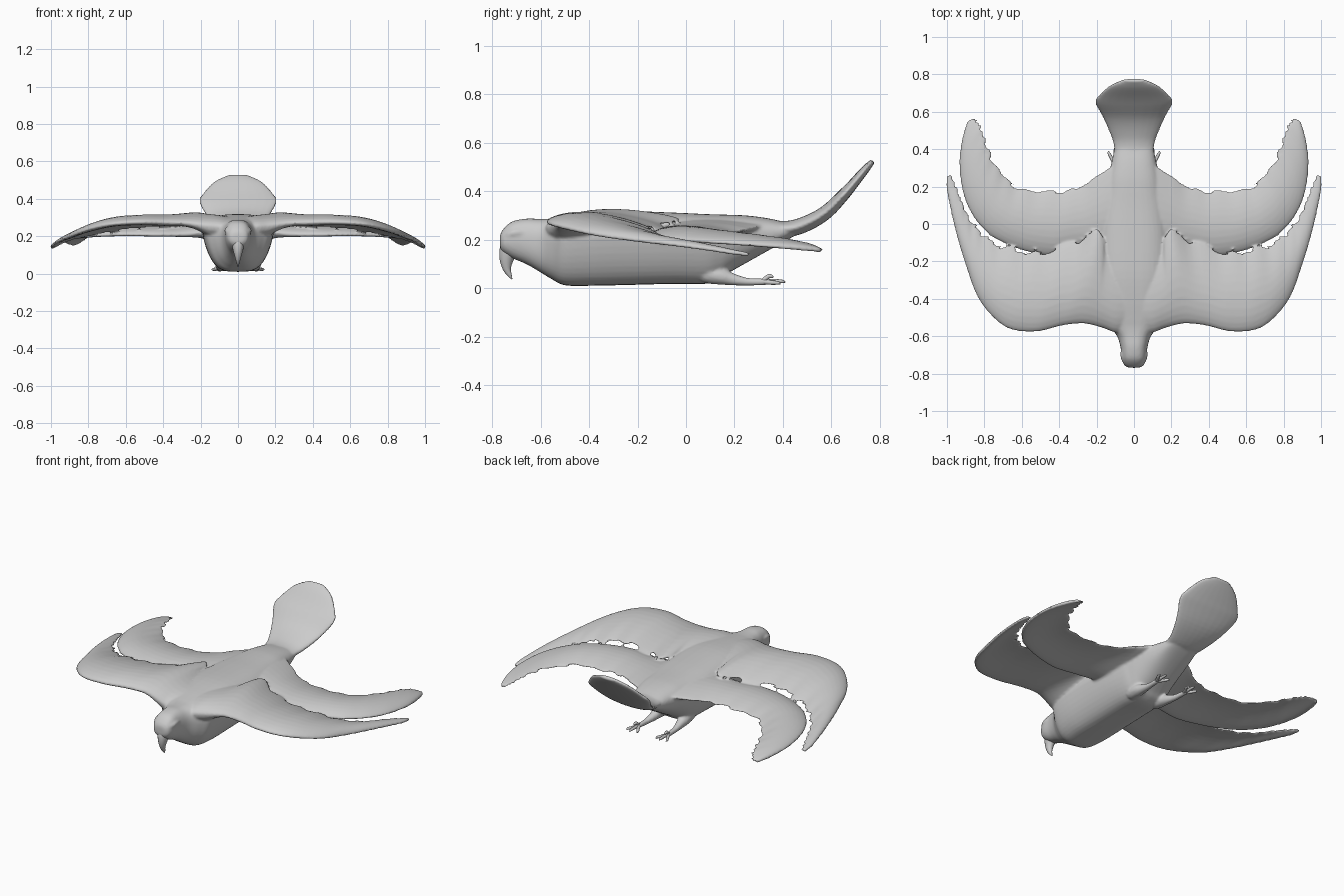
import bpy, bmesh, math
from mathutils import Vector

grey = bpy.data.materials.new("plumage_grey")
grey.diffuse_color = (0.6, 0.6, 0.6, 1)


def smooth_rows(rows, n):
    """Catmull-Rom resampling of a list of station tuples."""
    out = []
    for i in range(len(rows) - 1):
        a, b = rows[max(i - 1, 0)], rows[i]
        c, d = rows[i + 1], rows[min(i + 2, len(rows) - 1)]
        for k in range(n):
            t = k / n
            out.append([0.5 * (2 * q + (r - p) * t + (2 * p - 5 * q + 4 * r - s) * t * t
                               + (3 * q - p - 3 * r + s) * t ** 3)
                        for p, q, r, s in zip(a, b, c, d)])
    out.append(list(rows[-1]))
    return out


def loft(name, rings, mirror=False):
    """Skin closed rings of points into one capped, smooth surface."""
    bm = bmesh.new()
    loops = [[bm.verts.new(p) for p in ring] for ring in rings]
    n = len(loops[0])
    for a, b in zip(loops, loops[1:]):
        for i in range(n):
            j = (i + 1) % n
            bm.faces.new((a[i], a[j], b[j], b[i]))
    bm.faces.new(loops[0])
    bm.faces.new(loops[-1])
    bmesh.ops.recalc_face_normals(bm, faces=bm.faces)
    me = bpy.data.meshes.new(name)
    bm.to_mesh(me)
    bm.free()
    ob = bpy.data.objects.new(name, me)
    bpy.context.collection.objects.link(ob)
    me.materials.append(grey)
    if mirror:
        ob.modifiers.new("mirror", 'MIRROR')
    select([ob])
    bpy.ops.object.shade_smooth_by_angle(angle=math.radians(50))
    return ob


def select(obs):
    bpy.ops.object.select_all(action='DESELECT')
    for ob in obs:
        ob.select_set(True)
    bpy.context.view_layer.objects.active = obs[0]


def spow(v, e):
    return math.copysign(abs(v) ** e, v)


def angles(n):
    return [2 * math.pi * i / n for i in range(n)]


# Body and head: y, half width, bottom z, top z, height of widest point, belly taper, belly squareness
body = [(-.768, .025, .17, .215, .5, 0, .8), (-.757, .05, .15, .24, .5, 0, .8),
        (-.72, .065, .125, .274, .55, 0, .8), (-.66, .072, .10, .287, .55, 0, .8),
        (-.60, .09, .065, .286, .58, 0, .75), (-.55, .13, .035, .288, .62, .1, .65),
        (-.50, .17, .012, .295, .65, .2, .55), (-.40, .187, .01, .308, .66, .2, .5),
        (-.25, .19, .013, .318, .66, .2, .5), (-.05, .187, .018, .312, .66, .2, .5),
        (.08, .175, .018, .306, .66, .2, .5), (.14, .163, .035, .304, .65, .2, .55),
        (.18, .155, .065, .303, .62, .15, .65), (.25, .14, .105, .30, .6, .1, .75),
        (.33, .12, .15, .29, .55, 0, .8), (.42, .10, .20, .272, .5, 0, .8), (.47, .08, .23, .268, .5, 0, .8)]
rings = []
for y, w, lo, hi, f, taper, sq in smooth_rows(body, 4):
    mid = lo + (hi - lo) * f
    ring = []
    for a in angles(40):
        c, s = spow(math.cos(a), .75 if math.sin(a) > 0 else sq), spow(math.sin(a), .9)
        ring.append((w * c * (1 + taper * min(s, 0)), y, mid + s * ((hi - mid) if s > 0 else (mid - lo))))
    rings.append(ring)
torso = loft("body", rings)

# Tail fan: y, z, half width, half thickness
tail = [(.30, .25, .10, .03), (.42, .245, .108, .033), (.50, .268, .135, .032),
        (.58, .315, .172, .029), (.65, .385, .210, .025), (.69, .43, .188, .021),
        (.74, .49, .13, .017), (.772, .525, .055, .010)]
rings = []
for y, z, w, t in smooth_rows(tail, 4):
    tilt = min(max((y - .40) / .2, 0), 1) * .8
    rings.append([(w * math.cos(a), y - t * math.sin(a) * math.sin(tilt),
                   z + t * math.sin(a) * math.cos(tilt)) for a in angles(24)])
fan = loft("tail_fan", rings)

# Wings: leading edge xyz, trailing edge xyz, half thickness, camber
front = [(.05, -.57, .25, .05, -.18, .275, .035, .012), (.10, -.58, .25, .10, -.17, .28, .038, .015),
         (.17, -.555, .255, .15, -.13, .282, .038, .018),
         (.27, -.533, .268, .185, -.03, .288, .034, .02), (.38, -.543, .272, .33, -.10, .258, .031, .022),
         (.52, -.576, .274, .50, -.145, .247, .028, .026), (.66, -.563, .266, .63, -.13, .232, .026, .028),
         (.76, -.493, .248, .75, -.09, .208, .024, .023), (.84, -.383, .224, .83, -.02, .19, .020, .017),
         (.893, -.24, .203, .88, .04, .18, .017, .012), (.94, -.09, .185, .91, .115, .17, .014, .008),
         (.975, .05, .167, .937, .175, .16, .012, .004), (1.002, .19, .147, .963, .24, .147, .010, 0),
         (1.002, .258, .14, .975, .265, .14, .007, 0)]
rear = [(.05, -.12, .235, .05, .33, .265, .03, .01), (.10, -.13, .23, .10, .32, .26, .033, .012),
        (.17, -.14, .222, .17, .277, .25, .033, .014),
        (.30, -.15, .208, .30, .20, .228, .028, .022), (.45, -.17, .207, .42, .18, .218, .025, .026),
        (.60, -.14, .208, .55, .185, .214, .023, .026), (.72, -.09, .205, .65, .22, .21, .022, .024),
        (.80, -.033, .20, .715, .29, .208, .02, .02), (.872, .06, .193, .76, .37, .203, .018, .016),
        (.918, .18, .185, .785, .44, .197, .016, .012), (.934, .33, .175, .81, .515, .183, .015, .007),
        (.918, .46, .165, .832, .555, .168, .013, .003), (.89, .55, .157, .855, .568, .157, .009, 0)]


def wing(name, stations, ripple, fillet):
    rings = []
    for k, row in enumerate(smooth_rows(stations, 6)):
        le, te, t, camber = Vector(row[:3]), Vector(row[3:6]), row[6], row[7]
        # feathered trailing edge
        if row[0] > .2:
            te += (te - le).normalized() * ripple * math.sin(k * 1.05) * min(1, (te - le).length * 3)
        # underside swells where it meets the body
        swell = fillet * max(0, min(1, (.34 - row[0]) / .18)) ** 2
        ring = []
        for a in angles(28):
            u = (1 - math.cos(a)) / 2
            s = math.sin(a)
            p = le.lerp(te, u)
            p.z += t * s * (1.35 - u) + camber * 4 * u * (1 - u) + swell * min(s, 0)
            ring.append(p)
        rings.append(ring)
    return loft(name, rings, mirror=True)


front_wings = wing("front_wings", front, .010, .05)
rear_wings = wing("rear_wings", rear, .005, .03)


def tube(name, path, mirror=False, n=12, flat=1.0):
    """Round tube along x, y, z, radius stations."""
    pts = smooth_rows(path, 4)
    rings = []
    for i, p in enumerate(pts):
        d = Vector(pts[min(i + 1, len(pts) - 1)][:3]) - Vector(pts[max(i - 1, 0)][:3])
        d.normalize()
        side = Vector((1, 0, 0)) - d * d.x
        side.normalize()
        up = d.cross(side)
        rings.append([Vector(p[:3]) + p[3] * (side * math.cos(a) * flat + up * math.sin(a))
                      for a in angles(n)])
    return loft(name, rings, mirror)


# Hooked beak
tube("beak", [(0, -.72, .18, .042), (0, -.733, .15, .038), (0, -.741, .115, .028),
              (0, -.739, .08, .017), (0, -.728, .055, .009), (0, -.718, .037, .002)], flat=.85)
# Brow ridges
brows = tube("brows", [(.03, -.752, .205, .006), (.049, -.733, .22, .014), (.060, -.70, .23, .014),
                       (.062, -.66, .23, .006)], mirror=True)
# Legs folded back, with three toes and a spur each
legs = tube("legs", [(.075, .04, .07, .02), (.08, .08, .06, .038), (.088, .14, .05, .036),
                     (.092, .19, .037, .026), (.098, .25, .027, .017), (.102, .32, .026, .014),
                     (.102, .34, .026, .010)], mirror=True)
for label, dx, dz, length in (("inner", -.035, -.004, .07), ("middle", 0, .002, .09),
                              ("outer", .033, -.004, .07), ("spur", .005, .022, .04)):
    tube(label + "_toes", [(.102, .315, .027, .010), (.102 + dx * .6, .32 + length * .5, .027 + dz, .009),
                           (.102 + dx, .32 + length * .85, .026 + dz, .007),
                           (.102 + dx, .32 + length, .022 + dz, .002)], mirror=True, n=8)

# Fuse body, wings, tail and legs into one softly blended skin
select([torso, fan, front_wings, rear_wings, brows, legs])
bpy.ops.object.convert(target='MESH')
bpy.ops.object.join()
fuse = torso.modifiers.new("fuse", 'REMESH')
fuse.mode, fuse.voxel_size, fuse.use_smooth_shade = 'VOXEL', .0075, True
soften = torso.modifiers.new("soften", 'SMOOTH')
soften.factor, soften.iterations = .5, 3
torso.name = "body_and_wings"
